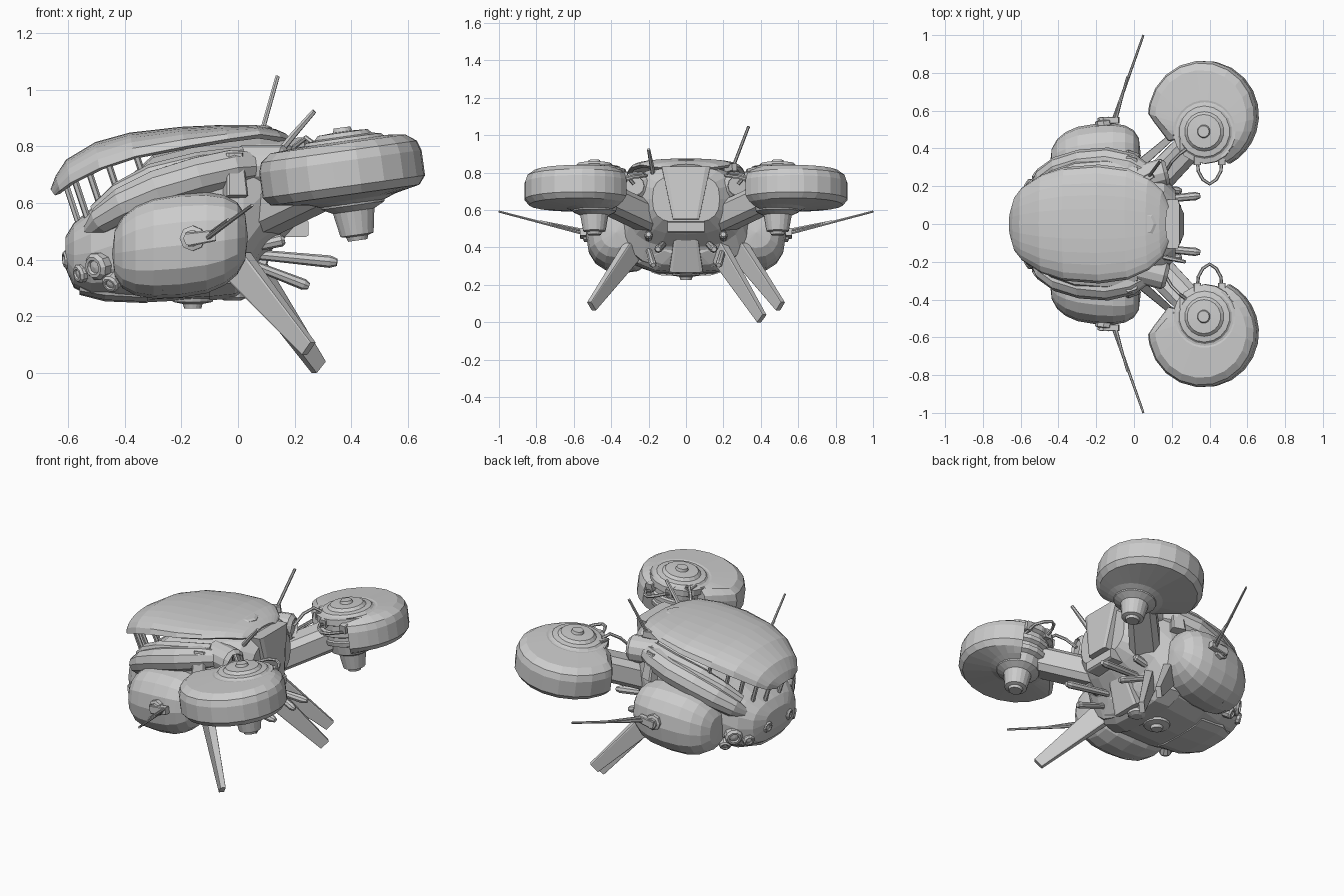
import bpy, bmesh
from math import sin, cos, pi, sqrt, radians, copysign
from mathutils import Vector, Matrix

if "Cube" in bpy.data.objects:
    bpy.data.objects.remove(bpy.data.objects["Cube"])

SIDES = ((1, "left"), (-1, "right"))


def loft(name, rings, closed=True, caps=True, flip=1, mat=None, solid=0):
    """Skin a list of rings; flip=-1 mirrors across y."""
    bm = bmesh.new()
    vs = []
    for ring in rings:
        row = []
        for p in ring:
            q = mat @ Vector(p) if mat else Vector(p)
            row.append(bm.verts.new((q.x, q.y * flip, q.z)))
        vs.append(row)
    n = len(vs[0])
    for a, b in zip(vs, vs[1:]):
        for i in range(n if closed else n - 1):
            j = (i + 1) % n
            bm.faces.new((a[i], a[j], b[j], b[i]))
    if closed and caps:
        bm.faces.new(vs[0])
        bm.faces.new(vs[-1])
    bmesh.ops.remove_doubles(bm, verts=bm.verts, dist=0.0005)
    bmesh.ops.recalc_face_normals(bm, faces=bm.faces)
    me = bpy.data.meshes.new(name)
    bm.to_mesh(me)
    bm.free()
    ob = bpy.data.objects.new(name, me)
    bpy.context.collection.objects.link(ob)
    if solid:
        m = ob.modifiers.new("thickness", "SOLIDIFY")
        m.thickness = solid
        m.offset = 0
    return ob


def lathe(name, prof, pos, axis=(0, 0, 1), n=16, flip=1):
    mat = Matrix.Translation(pos) @ Vector(axis).to_track_quat('Z', 'Y').to_matrix().to_4x4()
    rings = [[(max(r, .0006) * cos(2 * pi * i / n), max(r, .0006) * sin(2 * pi * i / n), z)
              for i in range(n)] for r, z in prof]
    return loft(name, rings, flip=flip, mat=mat)


def tube(name, pts, radii, n=8, flip=1):
    pts = [Vector(p) for p in pts]
    if not isinstance(radii, (list, tuple)):
        radii = [radii] * len(pts)
    rings = []
    for k, p in enumerate(pts):
        t = pts[min(k + 1, len(pts) - 1)] - pts[max(k - 1, 0)]
        q = t.to_track_quat('Z', 'Y')
        rings.append([p + q @ Vector((radii[k] * cos(2 * pi * i / n), radii[k] * sin(2 * pi * i / n), 0))
                      for i in range(n)])
    return loft(name, rings, flip=flip)


def beam(name, p0, p1, s0, s1, flip=1, bevel=0.2):
    """Tapered beam with chamfered corners; s = (width, height)."""
    p0, p1 = Vector(p0), Vector(p1)
    d = (p1 - p0).normalized()
    side = d.cross(Vector((0, 0, 1))).normalized()
    up = side.cross(d)
    c = 1 - bevel
    oct_ = [(1, c), (c, 1), (-c, 1), (-1, c), (-1, -c), (-c, -1), (c, -1), (1, -c)]
    return loft(name, [[p + side * a * s[0] / 2 + up * b * s[1] / 2 for a, b in oct_]
                       for p, s in ((p0, s0), (p1, s1))], flip=flip)


def spow(v, e):
    return copysign(abs(v) ** e, v)


def hull(name, sections, n=20, e=0.85):
    return loft(name, [[(x, w * spow(cos(2 * pi * i / n), e),
                         (b + t) / 2 + (t - b) / 2 * spow(sin(2 * pi * i / n), e))
                        for i in range(n)] for x, w, b, t in sections])


# main hull, chin and rear
hull("main_hull", [(-.61, .12, .37, .48), (-.58, .2, .3, .53), (-.52, .26, .268, .58),
                   (-.42, .3, .255, .66), (-.3, .34, .25, .77), (-.1, .36, .26, .82),
                   (.02, .34, .29, .835), (.08, .31, .40, .84), (.16, .25, .47, .835), (.22, .18, .53, .79)], e=.72)
hull("lower_rear_hull", [(-.1, .32, .255, .5), (-.01, .29, .265, .5), (.035, .23, .3, .48), (.07, .13, .36, .46)], 12)
hull("chin_guard", [(-.56, .14, .275, .36), (-.47, .2, .252, .38), (-.32, .2, .246, .36)], 12, .6)

# canopy shell over the top
canopy = [(-.652, .07, .63, .645), (-.635, .14, .645, .69), (-.6, .185, .67, .745), (-.5, .25, .72, .805),
          (-.38, .29, .76, .838), (-.2, .305, .795, .858), (-.05, .285, .82, .865), (.06, .235, .835, .865),
          (.13, .17, .825, .85), (.165, .09, .815, .835)]
loft("canopy_shell", [[(x + .015 * (k / 6) ** 2, w * sin(k / 6 * pi / 2),
                        b + (t - b) * cos(k / 6 * pi / 2) ** .8) for k in range(-6, 7)]
                      for x, w, b, t in canopy], closed=False, solid=.022)
lathe("canopy_hatch", [(.07, -.02), (.07, .005), (.055, .012), (0, .012)], (.05, 0, .862), n=8)

# rear centre plates
beam("rear_upper_plate", (.205, 0, .83), (.225, 0, .55), (.26, .07), (.14, .08))
beam("rear_waist", (.2, -.1, .51), (.2, .1, .51), (.10, .06), (.10, .06))
beam("rear_lower_plate", (.11, 0, .48), (.04, 0, .275), (.12, .05), (.18, .05))

# belly sensors
lathe("belly_sensor", [(.1, .06), (.1, .02), (.075, .01), (.07, -.005), (.035, -.012), (.03, -.028), (0, -.028)],
      (-.16, 0, .255))
lathe("small_belly_sensor", [(.05, .04), (.05, 0), (.03, -.01), (0, -.01)], (-.02, 0, .265), n=12)

LENS = [(1.1, -1.2), (1.1, .1), (.85, .4), (.6, .4), (.5, .2), (0, .3)]
for s, tag in SIDES:
    # side pod, swept forward and inward
    rings = []
    for k in range(11):
        a = -pi / 2 + pi * k / 10
        x = -.205 + .24 * spow(sin(a), .8)
        w = .185 * spow(cos(a), .7)
        rings.append([(x, .345 + .03 * sin(a) + w * spow(cos(2 * pi * i / 16), .85),
                       .45 + .03 * sin(a) + w * spow(sin(2 * pi * i / 16), .85)) for i in range(16)])
    loft("side_pod_" + tag, rings, flip=s)
    lathe("pod_cap_" + tag, [(.12, -.06), (.12, -.01), (.09, .01), (0, .02)],
          (-.345, .41, .375), (-.75, .55, -.35), 14, s)
    # armour bands sweeping round the side
    tube("side_band_" + tag, [(-.52, .2, .5), (-.48, .25, .54), (-.40, .295, .595), (-.28, .325, .65),
                              (-.14, .335, .695), (-.02, .31, .725), (.06, .27, .73)],
         [.03, .052, .064, .07, .07, .066, .05], 10, s)
    tube("upper_band_" + tag, [(-.5, .2, .57), (-.42, .25, .635), (-.3, .29, .695),
                               (-.14, .3, .735), (.02, .27, .76)], [.03, .04, .045, .045, .04], 8, s)
    beam("band_bracket_" + tag, (-.02, .32, .77), (-.01, .35, .62), (.06, .07), (.08, .07), s)
    lathe("shoulder_joint_" + tag, [(.075, -.12), (.075, .03), (.055, .05), (.05, .035), (0, .035)],
          (.13, .265, .73), (1, .25, 0), 12, s)
    # struts in the gap under the canopy
    for k, (x, y, z) in enumerate([(-.61, .07, .67), (-.58, .15, .69), (-.53, .21, .72), (-.46, .25, .745), (-.36, .28, .77)]):
        tube(f"canopy_strut_{k}_{tag}", [(x, y, z), (x + .05, y * .9, z - .15)], .012, 6, s)
    # front lenses
    for k, (p, d, r) in enumerate([((-.5, .265, .375), (-.7, .7, -.2), .045), ((-.605, .1, .4), (-1, .2, -.1), .03),
                                   ((-.56, .21, .35), (-.8, .5, -.2), .03), ((-.45, .275, .315), (-.5, .7, -.5), .03)]):
        lathe(f"front_lens_{k}_{tag}", [(a * r, b * r) for a, b in LENS], p, d, 10, s)
    # side antenna mount and rods
    lathe("antenna_mount_" + tag, [(.045, -.06), (.045, .015), (.03, .02), (.03, .035), (0, .035)],
          (-.16, .53, .475), (-.1, 1, 0), 8, s)
    beam("antenna_bracket_" + tag, (-.18, .55, .47), (-.08, .55, .485), (.035, .05), (.035, .04), s)
    tube("long_side_antenna_" + tag, [(-.11, .55, .475), (.05, 1.0, .592)], [.009, .006], 6, s)
    tube("short_side_antenna_" + tag, [(-.1, .54, .49), (-.035, .78, .54)], [.009, .006], 6, s)
    # landing blade
    beam("landing_blade_" + tag, (.0, .29, .38), (.25, .505, .085), (.05, .12), (.03, .06), s, .12)
    # exhaust stubs
    for k, (a, b, r) in enumerate([((.04, .12, .42), (.35, .15, .39), .022), ((.03, .2, .39), (.25, .175, .305), .02),
                                   ((.03, .2, .44), (.165, .2, .47), .022)]):
        d = Vector(b) - Vector(a)
        tube(f"exhaust_stub_{k}_{tag}", [a, Vector(a) + d * .92, b], [r * .8, r, r * .6], 8, s)
    # engine arm
    beam("engine_arm_" + tag, (.03, .14, .53), (.34, .46, .68), (.17, .15), (.15, .15), s, .4)

    # engine: partial shell around a turned hub, cut straight on the inner side
    c = Vector((.388, .49, .72))
    tilt = Matrix.Translation(c) @ Matrix.Rotation(radians(-8), 4, 'Y')
    rings = []
    for deg in list(range(-56, 155, 14)) + [158, 163, 170, 178, 186, 194]:
        a = radians(deg)
        m = -.022 * cos(a) + .085 * sin(a)
        R = m + sqrt(.29 ** 2 - .022 ** 2 - .085 ** 2 + m * m)
        if deg > 150:
            R = min(R, .0414 / -(.17 * cos(a) + .13 * sin(a)))
        prof = [(.12, .09), (.165, .1), (R - .05, .092), (R - .012, .065), (R, .03), (R, -.06),
                (R - .025, -.09), (.15, -.11), (.11, -.125), (.1, 0)]
        rings.append([(r * cos(a), r * sin(a), z) for r, z in prof])
    loft("engine_shell_" + tag, rings, flip=s, mat=tilt)
    ax = tilt.to_3x3() @ Vector((0, 0, 1))
    lathe("engine_hub_" + tag, [(0, .148), (.03, .148), (.035, .133), (.09, .13), (.105, .115), (.135, .11),
                                (.145, .1), (.17, .095), (.172, .06), (.15, .05), (.15, .02), (.165, .015),
                                (.165, -.01), (.145, -.02), (.145, -.04), (.155, -.045), (.15, -.07), (.125, -.08),
                                (.115, -.13), (.075, -.15), (.06, -.235), (.04, -.24), (.035, -.255), (0, -.255)],
          c, ax, 18, s)
    # cable hoops and clamps on the inner side of the engine
    tube("cable_hoop_" + tag, [(.335, .36, .76), (.34, .28, .79), (.365, .235, .79), (.4, .212, .785),
                               (.435, .235, .78), (.46, .28, .775), (.465, .36, .75)], .009, 6, s)
    tube("arm_cable_" + tag, [(.28, .4, .8), (.24, .37, .83), (.2, .33, .8), (.17, .28, .74)], .009, 6, s)
    for k, (x, y) in enumerate([(.335, .345), (.465, .345), (.26, .41)]):
        beam(f"cable_clamp_{k}_{tag}", (x, y - .03, .78), (x, y + .04, .79), (.04, .05), (.04, .05), s)

# third, longer landing blade and the top antennas
beam("long_landing_blade", (.03, .17, .39), (.285, .405, .02), (.05, .12), (.03, .06), 1, .12)
tube("tall_top_antenna", [(.07, .24, .8), (.14, .335, 1.047)], [.009, .008], 6)
beam("tall_antenna_base", (.03, .22, .82), (.1, .26, .83), (.04, .05), (.03, .04))
tube("short_top_antenna", [(.13, -.17, .76), (.2, -.185, .845), (.27, -.2, .925)], [.013, .012, .009], 6)
